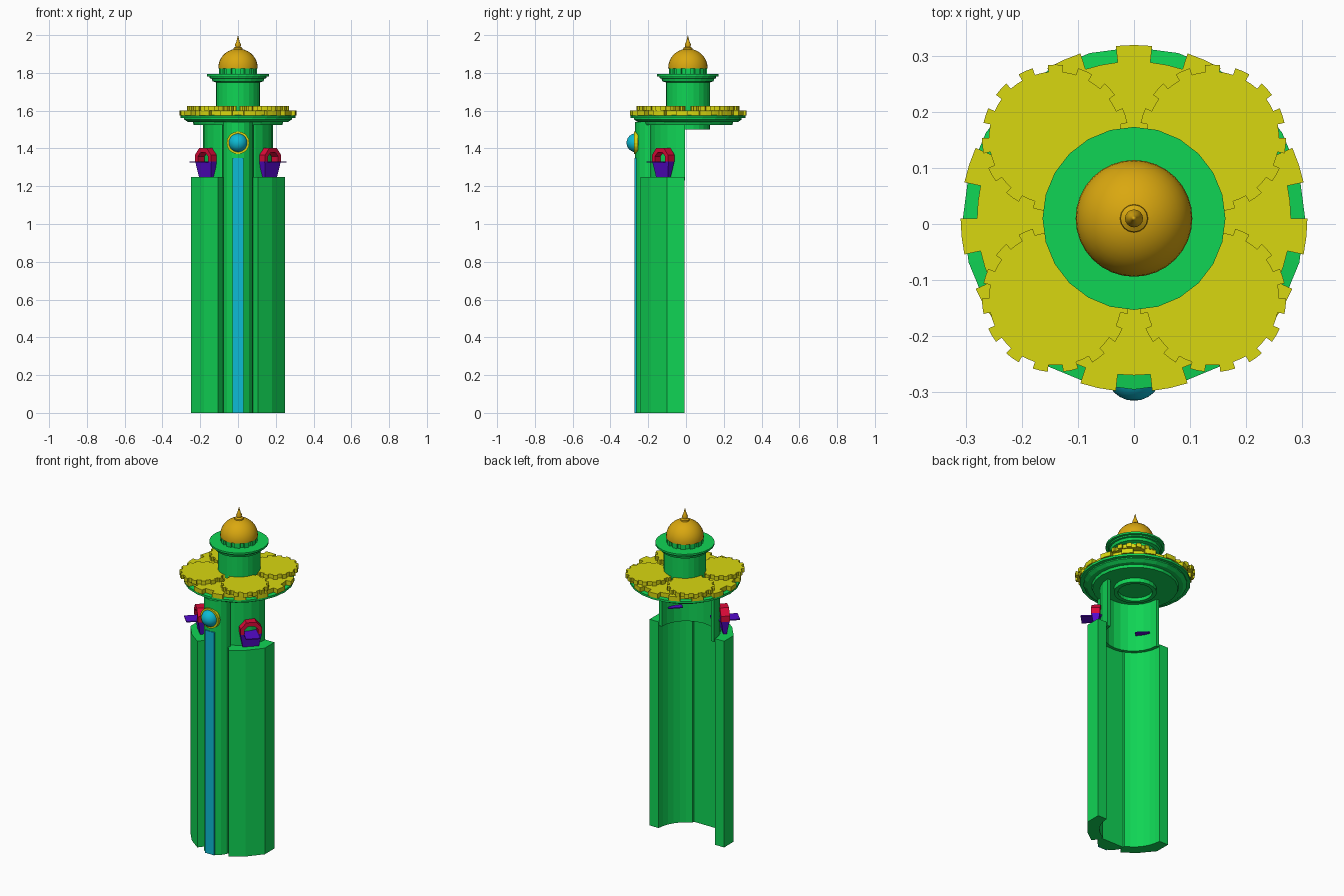
import bpy, bmesh, math
from mathutils import Matrix, Vector

if "Cube" in bpy.data.objects:
    bpy.data.objects.remove(bpy.data.objects["Cube"], do_unlink=True)

AXIS_Y = 0.01  # centre line of the round upper parts


def material(name, rgb):
    m = bpy.data.materials.new(name)
    m.use_nodes = True
    m.diffuse_color = (*rgb, 1)
    m.node_tree.nodes["Principled BSDF"].inputs["Base Color"].default_value = (*rgb, 1)
    return m


GREEN = material("green", (0.005, 0.66, 0.09))
YELLOW = material("yellow", (0.69, 0.68, 0.005))
GOLD = material("gold", (0.70, 0.39, 0.005))
BLUE = material("blue", (0.004, 0.50, 0.66))
RED = material("red", (0.72, 0.003, 0.04))
PURPLE = material("purple", (0.09, 0.003, 0.60))


def finish(name, bm, mat, smooth=False):
    bmesh.ops.recalc_face_normals(bm, faces=bm.faces)
    me = bpy.data.meshes.new(name)
    bm.to_mesh(me)
    bm.free()
    me.materials.append(mat)
    ob = bpy.data.objects.new(name, me)
    bpy.context.collection.objects.link(ob)
    if smooth:
        bpy.context.view_layer.objects.active = ob
        ob.select_set(True)
        bpy.ops.object.shade_smooth_by_angle(angle=math.radians(35))
        ob.select_set(False)
    return ob


def prism(name, outline, z0, z1, mat, matrix=None):
    """Extrude a flat outline from z0 to z1."""
    bm = bmesh.new()
    face = bm.faces.new([bm.verts.new((x, y, z0)) for x, y in outline])
    top = bmesh.ops.extrude_face_region(bm, geom=[face])["geom"]
    bmesh.ops.translate(bm, vec=(0, 0, z1 - z0),
                        verts=[v for v in top if isinstance(v, bmesh.types.BMVert)])
    if matrix:
        bm.transform(matrix)
    return finish(name, bm, mat)


def lathe(name, profile, mat, segs=24, smooth=False, matrix=None):
    """Spin a (radius, height) profile around z."""
    bm = bmesh.new()
    vs = [bm.verts.new((r, 0, z)) for r, z in profile]
    edges = [bm.edges.new(p) for p in zip(vs, vs[1:])]
    bmesh.ops.spin(bm, geom=vs + edges, axis=(0, 0, 1), cent=(0, 0, 0),
                   angle=math.tau, steps=segs)
    bmesh.ops.remove_doubles(bm, verts=bm.verts, dist=0.0002)
    bm.transform(matrix or Matrix.Translation((0, AXIS_Y, 0)))
    return finish(name, bm, mat, smooth)


def arc(r, a0, a1, n, cy=0.0):
    angles = [math.radians(a0 + (a1 - a0) * i / n) for i in range(n + 1)]
    return [(r * math.cos(a), cy + r * math.sin(a)) for a in angles]


def gear(name, cx, cy, r, z0, z1, teeth=15):
    """Toothed disc; one gap points to the front."""
    pts = []
    step = 360 / teeth
    for i in range(teeth):
        a = -90 + i * step
        pts += arc(r * 0.905, a - step / 4, a + step / 4, 2)
        pts += arc(r, a + step / 4, a + step * 3 / 4, 2)
    prism(name, [(cx + x, cy + y) for x, y in pts], z0, z1, YELLOW)


# Shaft: corner bays, open to the back
for side, s in (("left", 1), ("right", -1)):
    outer = [(0.25, -0.008), (0.25, -0.10), (0.18, -0.185), (0.105, -0.24), (0.078, -0.205)]
    inner = arc(0.19, -66, -2.4, 6)
    prism(side + "_corner_bay", [(s * x, y) for x, y in outer + inner], 0, 1.25, GREEN)

# Front bay with its coloured strip
prism("front_bay", arc(0.082, 180, 360, 8, -0.187), 0, 1.54, GREEN)
prism("front_strip", [(-0.03, -0.272), (0.03, -0.272), (0.03, -0.255), (-0.03, -0.255)],
      0, 1.35, BLUE)

# Half-round wall above the corner bays
prism("upper_wall", arc(0.185, 180, 360, 12, -0.005) + arc(0.165, 360, 180, 12, -0.005),
      1.23, 1.53, GREEN)

# Round medallion on the front bay
turn = Matrix.Translation((0, -0.265, 1.43)) @ Matrix.Rotation(math.pi / 2, 4, "X")
dome = [(0.05 * math.cos(a), 0.05 * math.sin(a)) for a in
        [math.radians(d) for d in range(-30, 91, 15)]]
lathe("medallion_ball", dome, BLUE, 24, True, turn)
lathe("medallion_ring", [(0.048, -0.01), (0.06, -0.01), (0.06, 0.01), (0.048, 0.01), (0.048, -0.01)],
      YELLOW, 20, False, turn)

# Windows: red arch, purple trough and sill plate on each diagonal
arch = [(-0.06, 0), (-0.06, 0.035), (-0.028, 0.072), (0.028, 0.072), (0.06, 0.035), (0.06, 0),
        (0.038, 0), (0.038, 0.028), (0.018, 0.048), (-0.018, 0.048), (-0.038, 0.028), (-0.038, 0)]
for side, s in (("left", 1), ("right", -1)):
    out = Vector((s, -1, 0)).normalized()
    along = Vector((0, 0, 1)).cross(out)
    place = Matrix((along, out, Vector((0, 0, 1)))).transposed().to_4x4()
    place.translation = (s * 0.168, -0.12, 1.33)
    stand = place @ Matrix.Rotation(math.pi / 2, 4, "X")
    prism(side + "_window_arch", arch, -0.025, 0.025, RED, stand)
    plate = [(-0.04, -0.07), (0.04, -0.07), (0.04, 0.085), (-0.04, 0.085)]
    prism(side + "_window_sill", plate, -0.004, 0.002, PURPLE, place)
    bm = bmesh.new()
    bmesh.ops.create_cube(bm, size=1)
    for v in bm.verts:
        low = v.co.z < 0
        v.co = (v.co.x * (0.09 if low else 0.12), v.co.y * (0.02 if low else 0.045),
                -0.08 if low else 0)
    bm.transform(place)
    finish(side + "_window_trough", bm, PURPLE)

# Wide balcony underside and rim
lathe("balcony", [(0, 1.52), (0.095, 1.52), (0.095, 1.50), (0.118, 1.50), (0.118, 1.525),
                  (0.235, 1.525), (0.24, 1.54), (0.265, 1.54), (0.285, 1.553), (0.285, 1.56),
                  (0.305, 1.56), (0.305, 1.573), (0.27, 1.577), (0, 1.577)], GREEN)

# Toothed floor with four smaller toothed discs
gear("floor_disc", 0, AXIS_Y, 0.309, 1.575, 1.602)
for sx in (-1, 1):
    for sy in (-1, 1):
        gear("petal_disc", sx * 0.14, AXIS_Y + sy * 0.143, 0.131, 1.602, 1.626)

# Lantern drum with flared cornice
lathe("lantern", [(0, 1.6), (0.117, 1.6), (0.117, 1.75), (0.135, 1.755), (0.14, 1.77),
                  (0.15, 1.772), (0.15, 1.78), (0.163, 1.782), (0.163, 1.793), (0, 1.793)], GREEN)
lathe("dome_collar", [(0.092, 1.79), (0.092, 1.83), (0, 1.83)], GREEN)
for i in range(12):
    a = math.tau * i / 12
    spot = Matrix.Translation((0, AXIS_Y, 0)) @ Matrix.Rotation(a, 4, "Z")
    prism("collar_block", [(0.085, -0.015), (0.1, -0.015), (0.1, 0.015), (0.085, 0.015)],
          1.793, 1.824, GREEN, spot)

# Dome and finial
cap = [(0, 1.823), (0.104, 1.823)]
cap += [(0.104 * math.cos(a), 1.828 + 0.1 * math.sin(a)) for a in
        [math.radians(d) for d in range(0, 91, 10)]]
lathe("dome", cap, GOLD, 32, True)
lathe("finial", [(0.026, 1.918), (0.024, 1.932), (0.014, 1.938), (0.016, 1.95), (0.009, 1.965),
                 (0.004, 1.985), (0, 2.0)], GOLD, 16, True)
